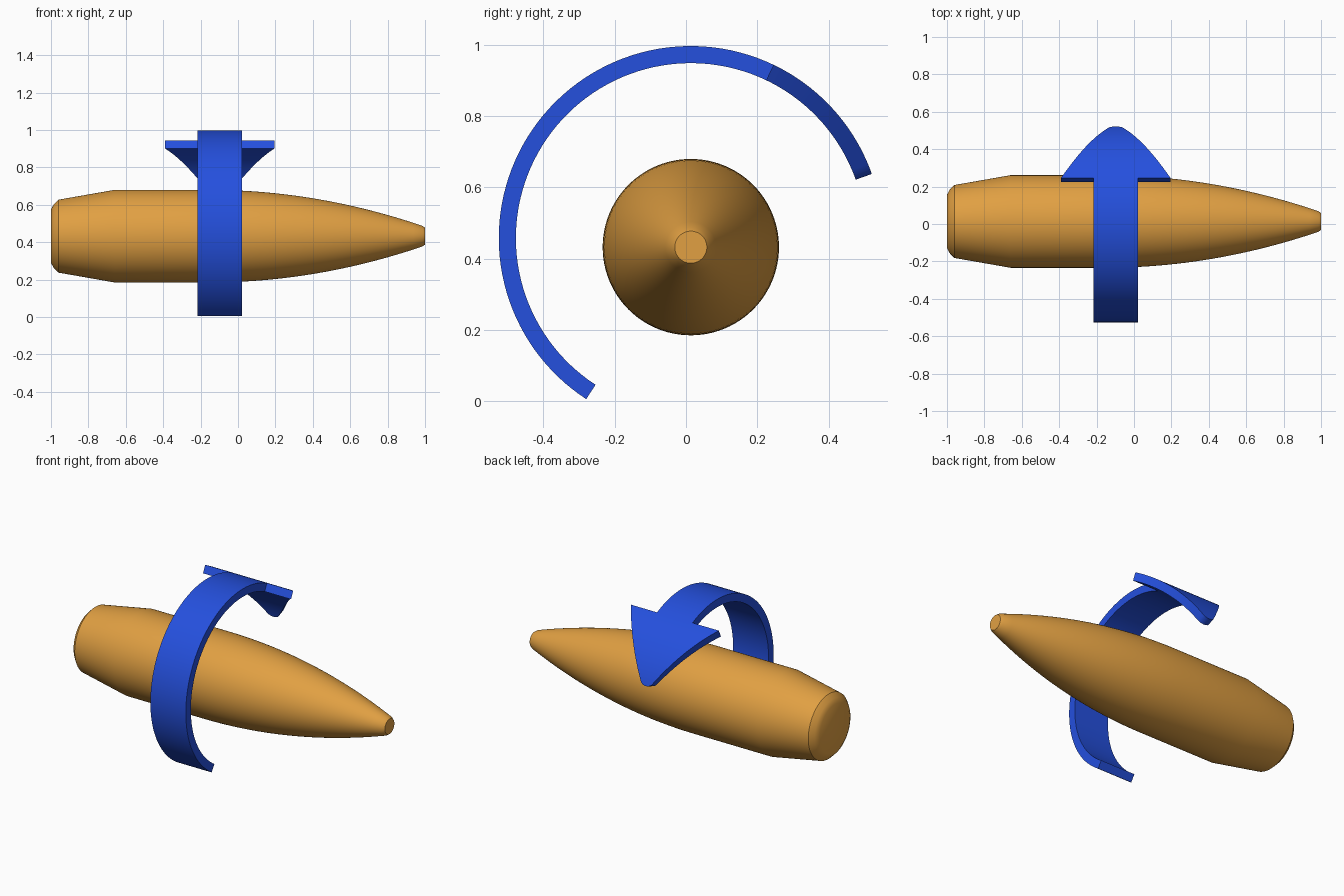
import bpy, bmesh, math

if "Cube" in bpy.data.objects:
    bpy.data.objects.remove(bpy.data.objects["Cube"])

CY, BODY_Z, RING_Z = 0.0135, 0.4325, 0.458   # axis positions
RING_X, R_OUT, R_IN = -0.0975, 0.539, 0.491


def material(name, rgb):
    m = bpy.data.materials.new(name)
    m.diffuse_color = (*rgb, 1)
    m.use_nodes = True
    m.node_tree.nodes["Principled BSDF"].inputs["Base Color"].default_value = m.diffuse_color
    return m


def finish(bm, name, mat, angle):
    bmesh.ops.recalc_face_normals(bm, faces=bm.faces)
    me = bpy.data.meshes.new(name)
    bm.to_mesh(me)
    bm.free()
    ob = bpy.data.objects.new(name, me)
    bpy.context.collection.objects.link(ob)
    me.materials.append(mat)
    bpy.ops.object.select_all(action='DESELECT')
    ob.select_set(True)
    bpy.context.view_layer.objects.active = ob
    bpy.ops.object.shade_smooth_by_angle(angle=math.radians(angle))
    return ob


def loft(rings, name, mat, angle):
    """Skin a list of closed point rings and cap both ends."""
    bm = bmesh.new()
    vs = [[bm.verts.new(p) for p in r] for r in rings]
    n = len(vs[0])
    for a, b in zip(vs, vs[1:]):
        for i in range(n):
            j = (i + 1) % n
            bm.faces.new((a[i], a[j], b[j], b[i]))
    bm.faces.new(vs[0])
    bm.faces.new(vs[-1])
    return finish(bm, name, mat, angle)


def ribbon(sections, name, mat):
    """Curved strip about the body axis from (angle, half width) sections."""
    rings = []
    for deg, w in sections:
        c, s = math.cos(math.radians(deg)), math.sin(math.radians(deg))
        rings.append([(RING_X + x, CY + r * c, RING_Z + r * s)
                      for x, r in ((-w, R_IN), (w, R_IN), (w, R_OUT), (-w, R_OUT))])
    return loft(rings, name, mat, 30)


gold = material("golden brown", (0.75, 0.35, 0.055))
blue = material("blue", (0.018, 0.08, 0.73))

# Tapered body: chamfered base, boat tail, straight section, curved nose
profile = [(-1, 0.143), (-0.985, 0.17), (-0.96, 0.195), (-0.66, 0.2475), (-0.15, 0.2475)]
for i in range(1, 25):
    t = i / 24
    profile.append((-0.15 + 1.135 * t, 0.2475 - 0.192 * t ** 2))
profile.append((1, 0.045))
SEG = 96
loft([[(x, CY + r * math.cos(2 * math.pi * k / SEG), BODY_Z + r * math.sin(2 * math.pi * k / SEG))
       for k in range(SEG)] for x, r in profile], "tapered_body", gold, 30)

# Arrow shaft: wide band wrapping around the body
N = 64
ribbon([(237 + (64.5 - 237) * i / N, 0.118) for i in range(N + 1)], "arrow_band", blue)

# Arrow head: widens into barbs, then narrows to a rounded tip
head = [(64.5 - 43.5 * i / 24, 0.293 - 0.258 * i / 24) for i in range(25)]
head += [(20.3, 0.027), (19.8, 0.017), (19.5, 0.006)]
ribbon(head, "arrow_head", blue)
